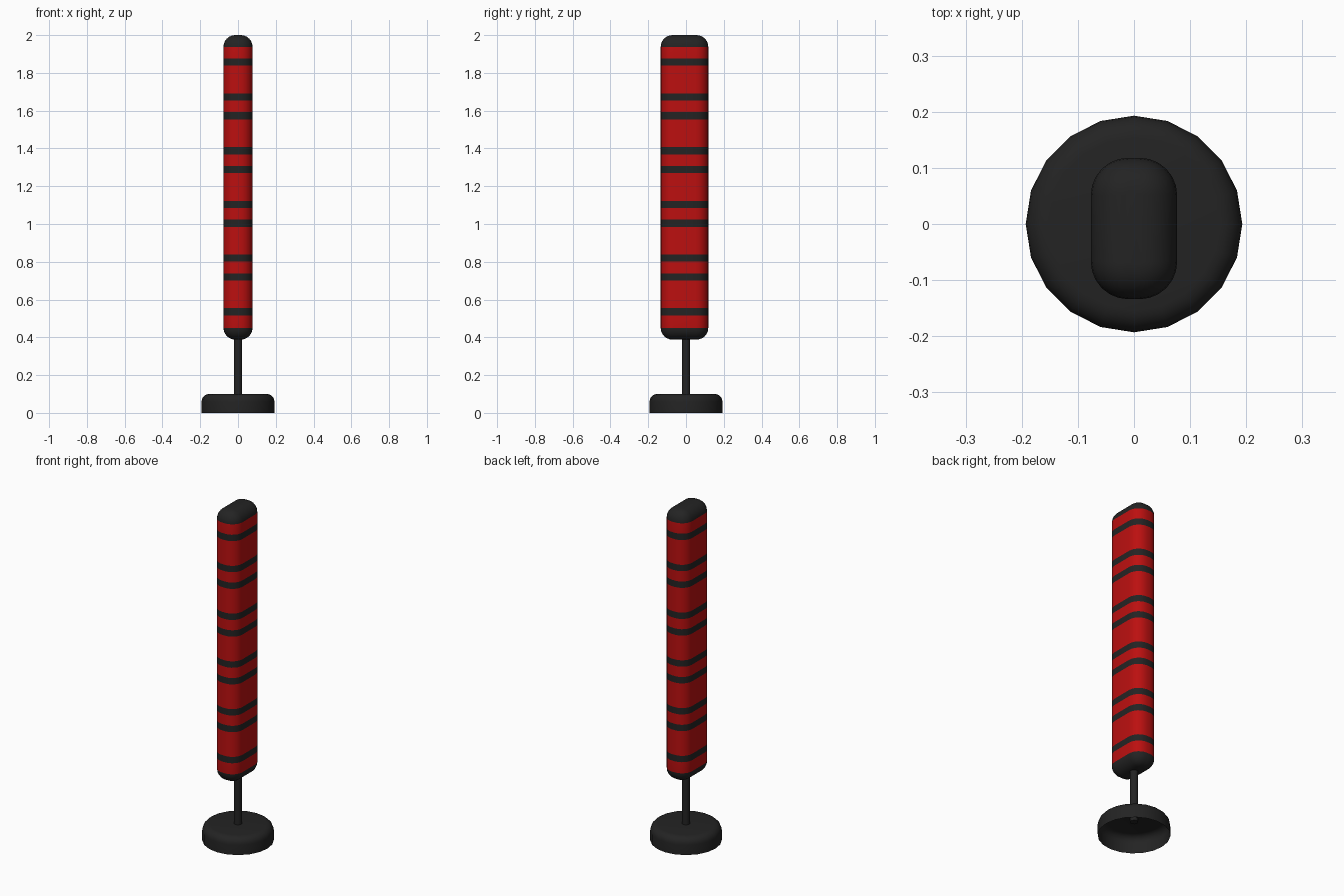
import bpy, bmesh, math

if "Cube" in bpy.data.objects:
    bpy.data.objects.remove(bpy.data.objects["Cube"])


def material(name, rgb):
    m = bpy.data.materials.new(name)
    m.diffuse_color = (*rgb, 1)
    m.use_nodes = True
    m.node_tree.nodes["Principled BSDF"].inputs["Base Color"].default_value = m.diffuse_color
    return m


RED = material("bright red", (0.5, 0.005, 0.005))
DARK = material("charcoal", (0.017, 0.017, 0.017))


def loft(name, rings, mats, cap_start=True, cap_end=True, rule=None, angle=40):
    """Skin a stack of equal-length point rings (listed bottom to top)."""
    bm = bmesh.new()
    vs = [[bm.verts.new(p) for p in ring] for ring in rings]
    n = len(vs[0])
    for lo, hi in zip(vs, vs[1:]):
        for i in range(n):
            j = (i + 1) % n
            bm.faces.new((lo[i], lo[j], hi[j], hi[i]))
    if cap_start:
        bm.faces.new(vs[0][::-1])
    if cap_end:
        bm.faces.new(vs[-1])
    if rule:
        for f in bm.faces:
            f.material_index = rule(f.calc_center_median().z)
    me = bpy.data.meshes.new(name)
    bm.to_mesh(me)
    bm.free()
    for m in mats:
        me.materials.append(m)
    ob = bpy.data.objects.new(name, me)
    bpy.context.collection.objects.link(ob)
    bpy.ops.object.select_all(action='DESELECT')
    ob.select_set(True)
    bpy.context.view_layer.objects.active = ob
    bpy.ops.object.shade_smooth_by_angle(angle=math.radians(angle))
    return ob


def circle(r, z, n):
    return [(r * math.cos(2 * math.pi * i / n), r * math.sin(2 * math.pi * i / n), z)
            for i in range(n)]


def rounded_rect(inset, z, hx=0.077, hy=0.126, r=0.067, cy=-0.008, seg=6):
    pts = []
    for q, (sx, sy) in enumerate([(1, 1), (-1, 1), (-1, -1), (1, -1)]):
        for k in range(seg + 1):
            a = math.pi / 2 * (q + k / seg)
            pts.append((sx * (hx - r) + (r - inset) * math.cos(a),
                        cy + sy * (hy - r) + (r - inset) * math.sin(a), z))
    return pts


# Padded body: rounded ends, with rings cut at every stripe edge
BOTTOM, TOP, R, STEPS = 0.388, 2.0, 0.062, 6
stripes = []
for i in range(5):
    for start in (0.535, 0.720):
        c = start + 0.2843 * i
        stripes.append((c - 0.019, c + 0.019))

arc = [math.pi / 2 * k / STEPS for k in range(STEPS + 1)]
rings = [rounded_rect(R * (1 - math.sin(a)), BOTTOM + R * (1 - math.cos(a))) for a in arc]
rings += [rounded_rect(0, z) for z in sorted(z for s in stripes for z in s)]
rings += [rounded_rect(R * (1 - math.cos(a)), TOP - R + R * math.sin(a)) for a in arc]


def body_colour(z):
    if z < BOTTOM + R or z > TOP - R:
        return 1
    return int(any(lo < z < hi for lo, hi in stripes))


loft("padded_body", rings, [RED, DARK], rule=body_colour)

# Post, reaching slightly into the hollow base
loft("post", [circle(0.022, 0.08, 16), circle(0.022, 0.42, 16)], [DARK])

# Hollow base shell, open underneath, with a rounded shoulder
BR, BH, BV = 0.193, 0.1, 0.04
base = [circle(BR, 0, 20)]
for k in range(6):
    a = math.pi / 2 * k / 5
    base.append(circle(BR - BV * (1 - math.cos(a)), BH - BV * (1 - math.sin(a)), 20))
loft("base", base, [DARK], cap_start=False)
